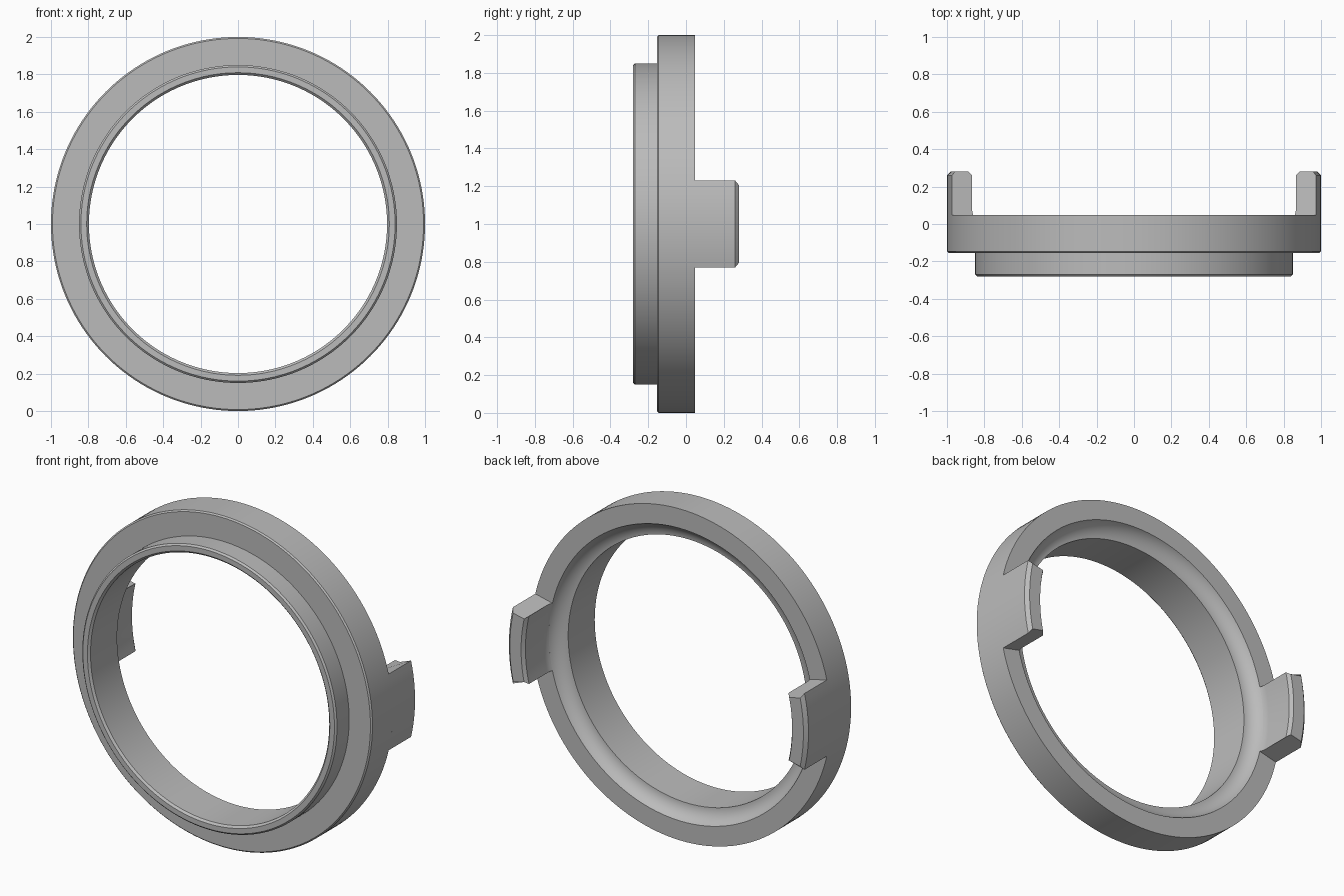
import bpy, bmesh
from math import sin, cos, pi, asin, sqrt

if "Cube" in bpy.data.objects:
    bpy.data.objects.remove(bpy.data.objects["Cube"])

grey = bpy.data.materials.new("plain grey")
grey.use_nodes = True
grey.diffuse_color = (0.5, 0.5, 0.5, 1)
grey.node_tree.nodes["Principled BSDF"].inputs["Base Color"].default_value = (0.5, 0.5, 0.5, 1)

FRONT, STEP, BACK, TIP = -0.28, -0.154, 0.047, 0.28
BORE, WALL, FILLET, FILLET_Y = 0.797, 0.89, 0.1, 0.085


def sweep(name, profile, mid, half, steps, closed):
    """Turn a loop of (radius, y, angle inset) about the y axis through z = 1."""
    bm = bmesh.new()
    rows = []
    for i in range(steps if closed else steps + 1):
        t = 2 * i / steps - 1
        rows.append([bm.verts.new((r * cos(mid + t * (half - inset)), y,
                                   1 + r * sin(mid + t * (half - inset))))
                     for r, y, inset in profile])
    n = len(profile)
    for i in range(steps):
        a, b = rows[i], rows[(i + 1) % len(rows)]
        for j in range(n):
            k = (j + 1) % n
            bm.faces.new((a[j], a[k], b[k], b[j]))
    if not closed:
        bm.faces.new(rows[0])
        bm.faces.new(rows[-1])
    bmesh.ops.recalc_face_normals(bm, faces=bm.faces)
    mesh = bpy.data.meshes.new(name)
    bm.to_mesh(mesh)
    bm.free()
    mesh.materials.append(grey)
    obj = bpy.data.objects.new(name, mesh)
    bpy.context.collection.objects.link(obj)
    bpy.ops.object.select_all(action='DESELECT')
    obj.select_set(True)
    bpy.context.view_layer.objects.active = obj
    bpy.ops.object.shade_smooth_by_angle(angle=pi / 7)
    return obj


def fillet(start, end, count):
    """Concave arc between two angles, shared by the ring and the tabs."""
    return [(WALL - FILLET + FILLET * cos(a), FILLET_Y - FILLET * sin(a), 0)
            for a in [start + (end - start) * i / count for i in range(count + 1)]]


face_angle = asin((FILLET_Y - BACK) / FILLET)
drop = 1 - (WALL - BORE) / FILLET
bore_angle = asin(sqrt(1 - drop * drop))

# Ring body with front lip, chamfers and a hollow fillet at the back of the bore
ring = [(1, BACK, 0), (1, STEP + 0.008, 0), (0.992, STEP, 0), (0.85, STEP, 0),
        (0.85, FRONT + 0.01, 0), (0.84, FRONT, 0), (BORE + 0.012, FRONT, 0),
        (BORE, FRONT + 0.012, 0)]
ring += fillet(bore_angle, face_angle, 12)
sweep("ring", ring, 0, pi, 160, True)

# Two locking tabs with radial sides and chamfered tips
tab = [(1, BACK, 0), (1, TIP - 0.02, 0), (0.98, TIP, 0.02),
       (WALL + 0.015, TIP, 0.02), (WALL, TIP - 0.02, 0)]
tab += fillet(0, face_angle, 5)
for name, mid in (("left_tab", 0), ("right_tab", pi)):
    sweep(name, tab, mid, asin(0.23), 12, False)
